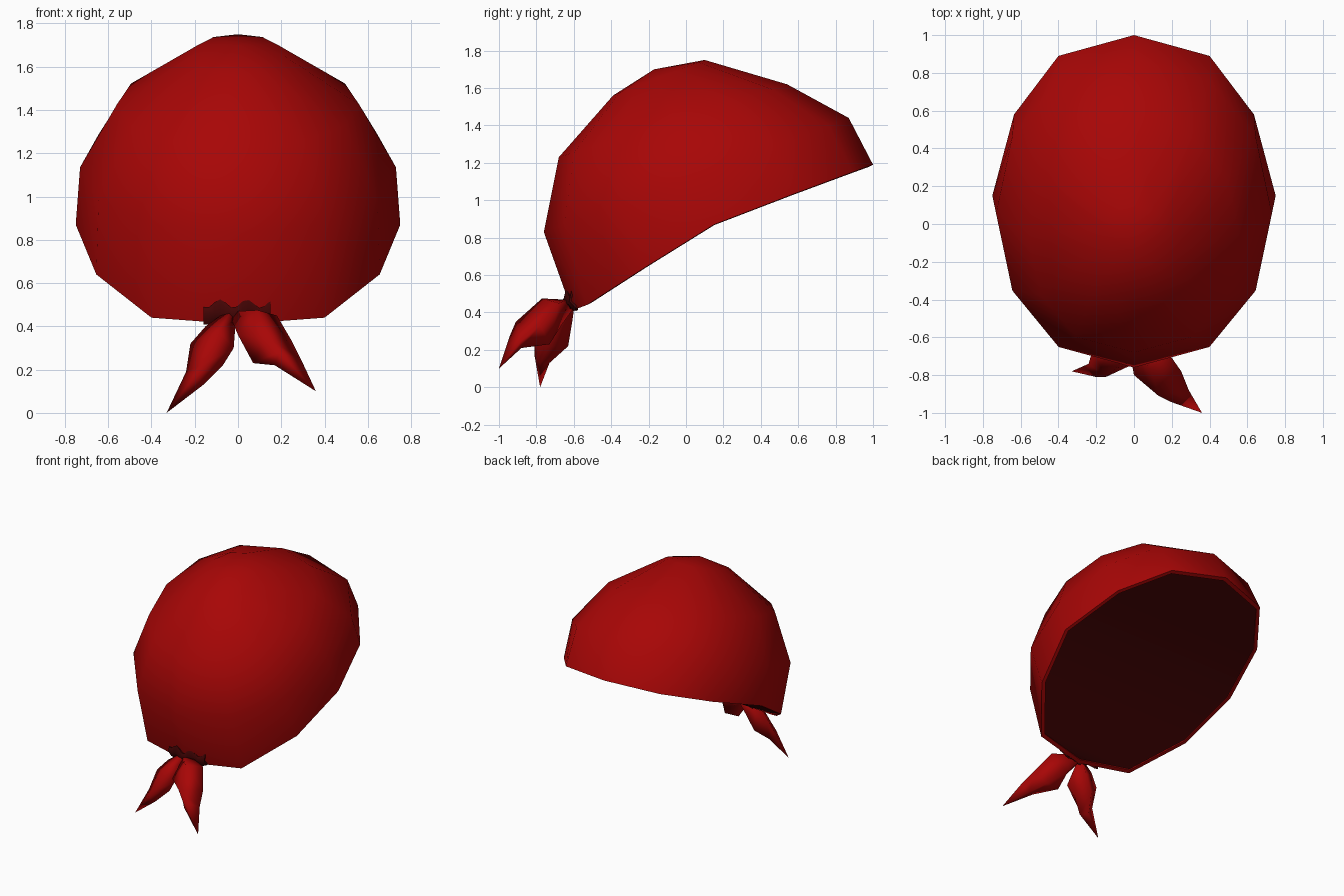
import bpy, math

if "Cube" in bpy.data.objects:
    bpy.data.objects.remove(bpy.data.objects["Cube"])


def material(name, rgb):
    m = bpy.data.materials.new(name)
    m.diffuse_color = (*rgb, 1)
    m.use_nodes = True
    m.node_tree.nodes["Principled BSDF"].inputs["Base Color"].default_value = m.diffuse_color
    return m


RED = material("red cloth", (0.39, 0.0018, 0.0018))
DARK = material("dark red lining", (0.06, 0.0014, 0.0014))


def finish(name, verts, faces, mats, thickness=0, angle=60, dark_from=None):
    me = bpy.data.meshes.new(name)
    me.from_pydata(verts, [], faces)
    ob = bpy.data.objects.new(name, me)
    bpy.context.collection.objects.link(ob)
    for m in mats:
        me.materials.append(m)
    if dark_from is not None:
        for p in me.polygons[dark_from:]:
            p.material_index = 1
    bpy.ops.object.select_all(action='DESELECT')
    bpy.context.view_layer.objects.active = ob
    ob.select_set(True)
    bpy.ops.object.mode_set(mode='EDIT')
    bpy.ops.mesh.select_all(action='SELECT')
    bpy.ops.mesh.normals_make_consistent(inside=False)
    bpy.ops.object.mode_set(mode='OBJECT')
    if thickness:
        s = ob.modifiers.new("thickness", 'SOLIDIFY')
        s.thickness = thickness
        s.offset = -1
        bpy.ops.object.modifier_apply(modifier=s.name)
    bpy.ops.object.shade_smooth_by_angle(angle=math.radians(angle))
    return ob


def loft(rings, tip):
    """Skin equal-sized rings and fan the last one to a tip."""
    n = len(rings[0])
    verts = [p for r in rings for p in r] + [tip]
    faces = []
    for k in range(len(rings) - 1):
        for i in range(n):
            j = (i + 1) % n
            faces.append((k*n + i, k*n + j, k*n + n + j, k*n + n + i))
    last = (len(rings) - 1) * n
    faces += [(last + i, last + (i + 1) % n, len(verts) - 1) for i in range(n)]
    return verts, faces


# Head cloth rim: half outline from far end to knot, mirrored across x
half = [(0, 1, 1.19), (.4, .89, 1.15), (.635, .58, 1.035), (.75, .15, .87),
        (.655, -.22, .64), (.4, -.53, .44), (0, -.61, .41)]
rim = half + [(-x, y, z) for x, y, z in half[-2:0:-1]]
SIDES = len(rim)

# Inner lip and lining: the rim shrunk a little, then pushed up inside
inner = [(x * .967, .195 + (y - .195) * .967, .79 + (z - .79) * .967)
         for x, y, z in rim]
recess = [(x, y - .004, z + .009) for x, y, z in inner]

# Tilted 12-sided dome rings: (half width, back y/z, far y/z)
rings = [rim]
for w, y0, z0, y1, z1 in [(.73, -.76, .83, .87, 1.44),
                          (.56, -.68, 1.23, .54, 1.62),
                          (.205, -.39, 1.56, .10, 1.75)]:
    ring = []
    for i in range(SIDES):
        a = 2 * math.pi * i / SIDES
        t = (1 + math.cos(a)) / 2
        s = math.sin(a)
        x = math.copysign(w * abs(s) ** .87, s)
        ring.append((x, y0 + (y1 - y0) * t, z0 + (z1 - z0) * t))
    rings.append(ring)
verts, faces = loft([recess, inner] + rings, (0, -.17, 1.70))
first_dark = len(faces)
# Lining spans the opening in mirrored strips
faces += [(0, 1, SIDES - 1)]
faces += [(i, i + 1, SIDES - i - 1, SIDES - i) for i in range(1, SIDES // 2 - 1)]
faces += [(SIDES // 2 - 1, SIDES // 2, SIDES // 2 + 1)]
finish("head_cloth", verts, faces, [RED, DARK], dark_from=first_dark)

# Gathered knot: wavy strip hugging the low edge
cols = 13
verts, faces = [], []
for i in range(cols):
    x = -.16 + .31 * i / (cols - 1)
    wave = .02 * math.sin(i * 1.3 + 4)
    y = .25 * abs(x)
    verts += [(x, -.650 + y, .505 + wave), (x, -.662 + y, .46),
              (x, -.625 + y, .415 + wave * .4)]
for i in range(cols - 1):
    for r in range(2):
        a = i * 3 + r
        faces.append((a, a + 1, a + 4, a + 3))
finish("knot", verts, faces, [DARK], .012)


def tail(name, sections, tip):
    verts, faces = loft(sections, tip)
    finish(name, verts, faces + [(3, 2, 1, 0)], [RED], angle=110)


# Two loose tails: four-sided sections (inner, front, outer, back) to a point
tail("right_tail", [
    [(-.03, -.64, .43), (.0, -.67, .47), (.05, -.63, .47), (.0, -.61, .41)],
    [(.0, -.80, .36), (.09, -.77, .475), (.18, -.68, .45), (.05, -.66, .34)],
    [(.07, -.74, .23), (.13, -.91, .35), (.25, -.78, .33), (.18, -.73, .23)],
    [(.17, -.90, .22), (.19, -.94, .28), (.29, -.88, .25), (.22, -.88, .21)],
], (.36, -1.0, .10))
tail("left_tail", [
    [(-.01, -.63, .43), (-.04, -.66, .46), (-.08, -.63, .45), (-.04, -.60, .41)],
    [(-.02, -.75, .30), (-.09, -.76, .38), (-.15, -.64, .40), (-.08, -.61, .34)],
    [(-.07, -.73, .22), (-.15, -.81, .23), (-.22, -.67, .32), (-.14, -.63, .22)],
    [(-.16, -.78, .13), (-.20, -.81, .17), (-.24, -.74, .19), (-.20, -.73, .13)],
], (-.33, -.78, 0))
